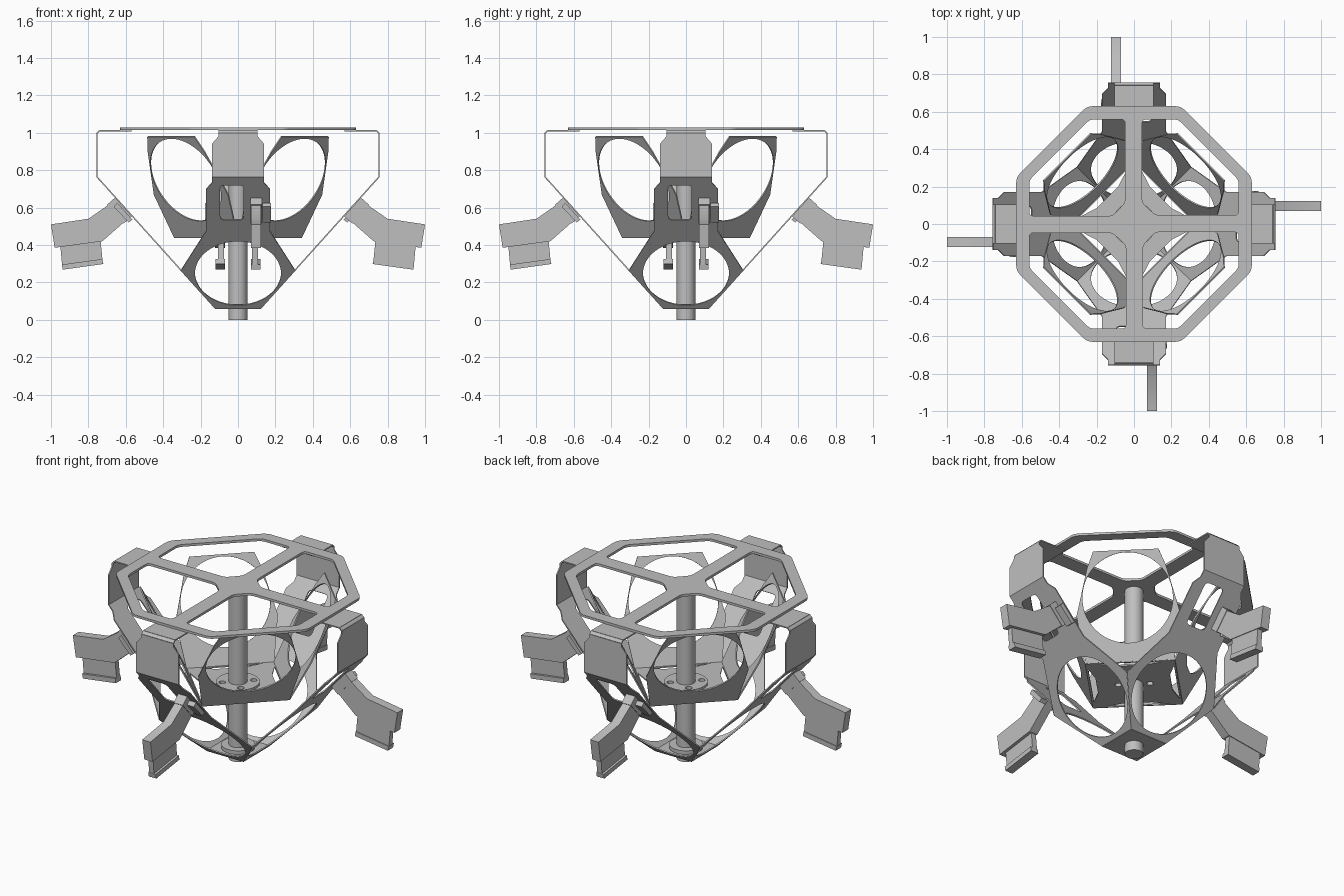
import bpy, math
from mathutils import Matrix, Vector

if "Cube" in bpy.data.objects:
    bpy.data.objects.remove(bpy.data.objects["Cube"], do_unlink=True)

grey = bpy.data.materials.new("machined grey")
grey.use_nodes = True
grey.diffuse_color = (0.52, 0.52, 0.52, 1)
grey.node_tree.nodes["Principled BSDF"].inputs["Base Color"].default_value = (0.52, 0.52, 0.52, 1)

SIDES = ["front", "left", "back", "right"]
X, Y, Z = Vector((1, 0, 0)), Vector((0, 1, 0)), Vector((0, 0, 1))


def circle(cx, cy, r, n=64):
    return [(cx + r * math.cos(2 * math.pi * i / n), cy + r * math.sin(2 * math.pi * i / n)) for i in range(n)]


def mirrored(half):
    """Close a right-hand half outline with its mirror image."""
    return half + [(-x, y) for x, y in reversed(half)]


def rounded(pts, r):
    """Fillet every corner with a short quadratic arc."""
    out = []
    for i, p in enumerate(pts):
        p = Vector(p)
        a = (Vector(pts[i - 1]) - p).normalized() * r + p
        b = (Vector(pts[(i + 1) % len(pts)]) - p).normalized() * r + p
        for t in (0, 0.25, 0.5, 0.75, 1):
            out.append(tuple(a * (1 - t) ** 2 + p * 2 * t * (1 - t) + b * t * t))
    return out


def frame(u, v, origin):
    m = Matrix((u, v, u.cross(v))).transposed().to_4x4()
    m.translation = Vector(origin)
    return m


def sheet(name, outlines, matrix, thick):
    """Flat plate with holes, centred on the plane of the frame."""
    cu = bpy.data.curves.new(name, "CURVE")
    cu.dimensions, cu.fill_mode, cu.extrude = "2D", "BOTH", thick / 2
    for pts in outlines:
        sp = cu.splines.new("POLY")
        sp.points.add(len(pts) - 1)
        for p, (x, y) in zip(sp.points, pts):
            p.co = (x, y, 0, 1)
        sp.use_cyclic_u = True
    tmp = bpy.data.objects.new(name, cu)
    bpy.context.collection.objects.link(tmp)
    dg = bpy.context.evaluated_depsgraph_get()
    me = bpy.data.meshes.new_from_object(tmp.evaluated_get(dg))
    bpy.data.objects.remove(tmp, do_unlink=True)
    bpy.data.curves.remove(cu)
    me.name = name
    me.transform(matrix)
    me.materials.clear()
    me.materials.append(grey)
    for p in me.polygons:
        p.use_smooth = True
    me.set_sharp_from_angle(angle=math.radians(30))
    return me


def place(name, me, angle=0):
    ob = bpy.data.objects.new(name, me)
    ob.matrix_world = Matrix.Rotation(angle, 4, "Z")
    bpy.context.collection.objects.link(ob)


def around(name, me, start=0):
    for k, side in enumerate(SIDES):
        place(f"{name}_{side}", me, math.radians(start + 90 * k))


def level(z):
    return frame(X, Y, (0, 0, z))


def disc(name, r, z0, z1, holes=()):
    place(name, sheet(name, [circle(0, 0, r), *holes], level((z0 + z1) / 2), z1 - z0))


def spin(pts, k):
    for _ in range(k):
        pts = [(-y, x) for x, y in pts]
    return pts


def four(pts):
    """One closed outline made of a side repeated around the axis."""
    return [p for k in range(4) for p in spin(pts, k)]


# Top plate: octagonal ring with a cross
octagon = rounded(four([(0.63, -0.25), (0.63, 0.25)]), 0.03)
window = rounded([(0.043, 0.56), (0.235, 0.56), (0.56, 0.235), (0.56, 0.047), (0.115, 0.047), (0.043, 0.115)], 0.025)
place("top_plate", sheet("top_plate", [octagon] + [spin(window, k) for k in range(4)], level(1.022), 0.014))

# Central shaft, collars and the small floor of the outer frame
disc("shaft", 0.05, 0, 1.02)
disc("bottom_collar", 0.09, 0.062, 0.085)
bolt_holes = [circle(0.086 * math.cos(a), 0.086 * math.sin(a), 0.018, 16)
              for a in (math.radians(45 + 90 * k) for k in range(4))]
disc("middle_collar", 0.117, 0.443, 0.458, bolt_holes)
place("bottom_plate", sheet("bottom_plate", [four([(0.122, 0.122)])], level(0.06), 0.007))

# Outer frame: sloping panel, upright and top flange on each side
slope = Vector((0, -0.635, 0.705)).normalized()
panel = mirrored([(0.122, 0), (0.305, 0.276), (0.17, 0.56), (0.17, 0.86), (0.14, 0.905), (0.14, 0.949)])
slot = rounded([(-0.095, 0.64), (0.03, 0.64), (0.03, 0.89), (-0.095, 0.89)], 0.025)
around("lower_panel", sheet("lower_panel", [panel, circle(0, 0.256, 0.23), slot],
                            frame(X, slope, (0, -0.12, 0.06)), 0.007))
upright = mirrored([(0.14, 0.763), (0.14, 0.94), (0.105, 0.98), (0.105, 0.998)])
around("upright", sheet("upright", [upright], frame(X, Z, (0, -0.754, 0)), 0.007))
bend = Vector((0, 1, 1)).normalized()
around("upright_bend", sheet("upright_bend", [mirrored([(0.105, 0), (0.105, 0.02)])],
                             frame(X, bend, (0, -0.754, 0.997)), 0.007))
flange = mirrored([(0.105, -0.741), (0.105, -0.57)])
around("top_flange", sheet("top_flange", [flange], level(1.011), 0.007))

# Inner basket: square base with slim openings, four ringed petals meeting at its corners
opening = [(0.29, 0.038), (0.2, 0.085), (0.085, 0.2), (0.038, 0.29)]
place("basket_base", sheet("basket_base", [four([(0.34, 0)])] + bolt_holes + [spin(opening, k) for k in range(4)],
                           level(0.44), 0.008))
lean = Vector((0, -0.266, 0.54)).normalized()
petal = mirrored([(0.24, 0), (0.28, 0.256), (0.213, 0.513), (0.177, 0.602)])
around("basket_petal", sheet("basket_petal", [petal, circle(0, 0.345, 0.245)],
                             frame(X, lean, (0, -0.24, 0.44)), 0.008), 45)


# Clamps: mount on the slope, cranked arm, jaw web and lip
def clamp_part(name, pts, x, thick):
    around(name, sheet(name, [pts], frame(-Y, Z, (x, 0, 0)), thick))


mount = [(0.655, 0.655), (0.565, 0.555), (0.61, 0.515), (0.70, 0.615)]
clamp_part("clamp_mount", mount, 0.097, 0.06)
clamp_part("clamp_tab", [(0.645, 0.625), (0.565, 0.535), (0.585, 0.52), (0.665, 0.605)], 0.153, 0.045)
clamp_part("clamp_arm", [(0.67, 0.63), (0.80, 0.54), (1.0, 0.51), (0.98, 0.385), (0.725, 0.42), (0.60, 0.53)],
           0.097, 0.054)
clamp_part("jaw_web", [(0.735, 0.425), (0.95, 0.395), (0.94, 0.285), (0.724, 0.315)], 0.09, 0.032)
clamp_part("jaw_lip", [(0.725, 0.325), (0.942, 0.295), (0.937, 0.268), (0.72, 0.298)], 0.094, 0.05)
